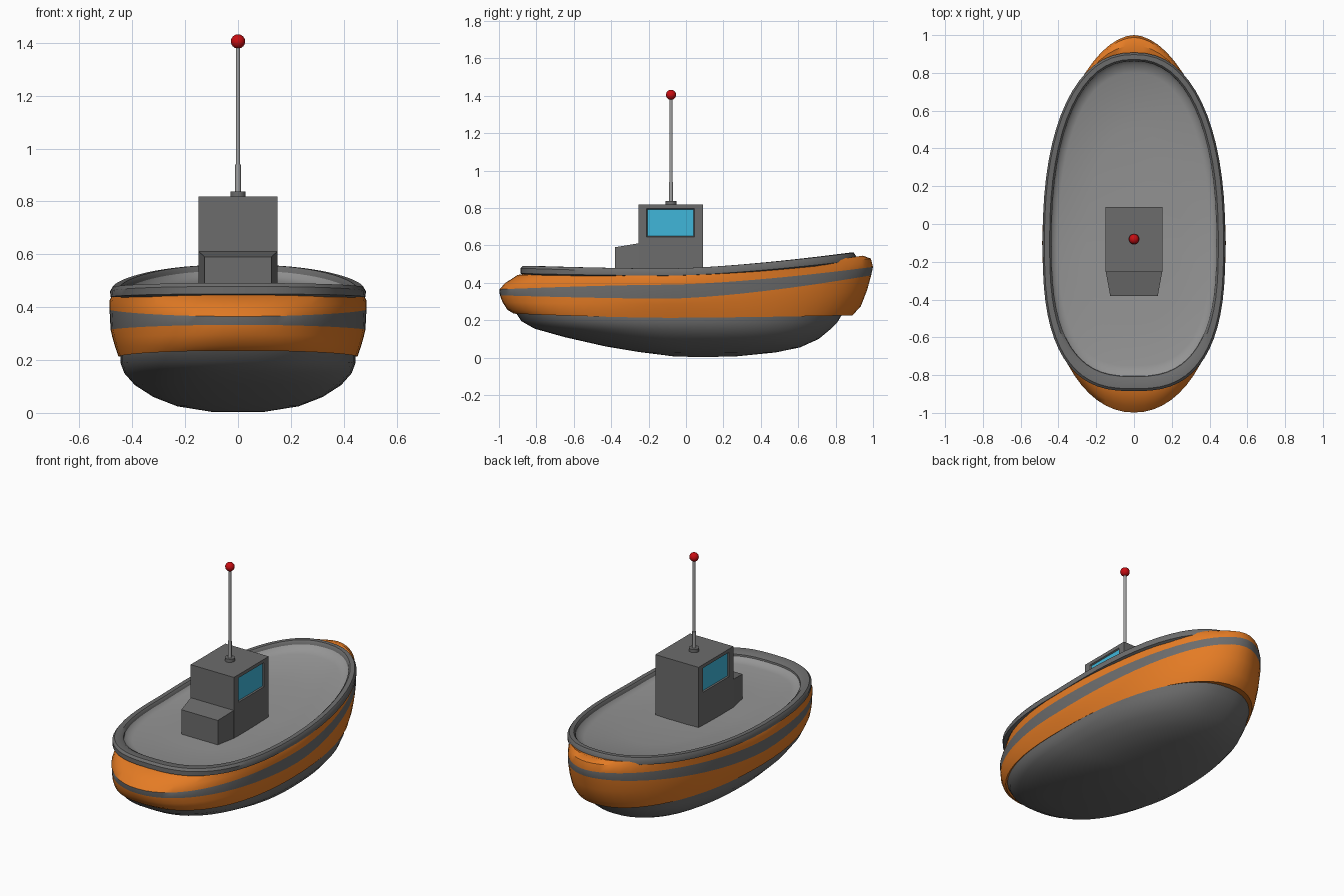
import bpy, bmesh, math
from mathutils import Vector


def mat(name, r, g, b):
    m = bpy.data.materials.new(name)
    m.diffuse_color = (r, g, b, 1)
    return m


ORANGE = mat("orange", 0.78, 0.2, 0.018)
GREY = mat("dark grey", 0.15, 0.15, 0.15)
DECK = mat("deck grey", 0.30, 0.30, 0.30)
METAL = mat("mast grey", 0.36, 0.36, 0.36)
GLASS = mat("window blue", 0.05, 0.47, 0.70)
RED = mat("red", 0.58, 0.004, 0.006)
N = 64


def finish(name, bm, mats, smooth=None):
    me = bpy.data.meshes.new(name)
    bm.to_mesh(me)
    bm.free()
    ob = bpy.data.objects.new(name, me)
    bpy.context.collection.objects.link(ob)
    for m in mats:
        me.materials.append(m)
    if smooth:
        bpy.ops.object.select_all(action='DESELECT')
        ob.select_set(True)
        bpy.context.view_layer.objects.active = ob
        bpy.ops.object.shade_smooth_by_angle(angle=math.radians(smooth))
    return ob


def ring(bm, w, y0, y1, ns, nb, zm, zs, zb, yc=-0.1):
    """Egg-shaped outline; height runs from zm amidships to zs astern and zb at the bow."""
    out = []
    for i in range(N):
        a = 2 * math.pi * i / N
        c, s = math.cos(a), math.sin(a)
        n = nb if s >= 0 else ns
        x = math.copysign(w * abs(c) ** (2 / n), c)
        t = abs(s) ** (2 / n)
        y = yc + t * ((y1 - yc) if s >= 0 else (y0 - yc))
        z = zm + ((zb if s >= 0 else zs) - zm) * t ** 1.5
        out.append(bm.verts.new((x, y, z)))
    return out


def loft(name, rings, mats, stripe=(), cap_first=False, cap_last=False, smooth=40):
    bm = bmesh.new()
    rs = [ring(bm, *r) for r in rings]
    for j in range(len(rs) - 1):
        a, b = rs[j], rs[j + 1]
        for i in range(N):
            k = (i + 1) % N
            f = bm.faces.new((a[i], a[k], b[k], b[i]))
            f.material_index = 1 if j in stripe else 0
    if cap_first:
        bm.faces.new(rs[0][::-1])
    if cap_last:
        bm.faces.new(rs[-1])
    return finish(name, bm, mats, smooth)


# lower hull
loft("lower_hull", [
    (0.10, -0.06, 0.26, 2, 2, 0.004, 0.006, 0.006, 0.08),
    (0.23, -0.25, 0.48, 2, 2.1, 0.025, 0.03, 0.028, 0.05),
    (0.32, -0.43, 0.61, 2.1, 2.2, 0.06, 0.06, 0.055, 0.0),
    (0.39, -0.65, 0.71, 2.2, 2.3, 0.105, 0.11, 0.10, -0.03),
    (0.43, -0.81, 0.77, 2.3, 2.3, 0.15, 0.155, 0.15, -0.06),
    (0.445, -0.88, 0.81, 2.4, 2.3, 0.19, 0.195, 0.19),
    (0.445, -0.91, 0.84, 2.4, 2.3, 0.225, 0.24, 0.24),
], [GREY], cap_first=True)

# orange hull band with the grey stripe
loft("hull_band", [
    (0.435, -0.89, 0.83, 2.4, 2.2, 0.225, 0.24, 0.24),
    (0.452, -0.92, 0.89, 2.4, 2.1, 0.213, 0.235, 0.226),
    (0.465, -0.955, 0.935, 2.3, 2.0, 0.25, 0.256, 0.275),
    (0.475, -0.98, 0.968, 2.2, 1.95, 0.285, 0.295, 0.36),
    (0.482, -0.995, 0.99, 2.1, 1.9, 0.315, 0.333, 0.44),
    (0.486, -0.998, 1.0, 2.1, 1.85, 0.39, 0.365, 0.485),
    (0.486, -0.965, 0.988, 2.1, 1.85, 0.425, 0.40, 0.53),
    (0.478, -0.90, 0.945, 2.3, 2.0, 0.442, 0.442, 0.545),
    (0.455, -0.85, 0.88, 2.6, 2.2, 0.44, 0.45, 0.525),
], [ORANGE, GREY], stripe=(4,))

# gunwale rim around the deck
loft("gunwale", [
    (0.465, -0.86, 0.89, 2.7, 2.3, 0.435, 0.44, 0.51),
    (0.482, -0.885, 0.908, 2.7, 2.3, 0.438, 0.45, 0.52),
    (0.484, -0.885, 0.908, 2.7, 2.3, 0.46, 0.478, 0.545),
    (0.474, -0.872, 0.897, 2.7, 2.3, 0.476, 0.491, 0.561),
    (0.447, -0.83, 0.872, 2.7, 2.3, 0.476, 0.491, 0.561),
    (0.437, -0.808, 0.862, 2.7, 2.3, 0.466, 0.478, 0.55),
    (0.434, -0.803, 0.858, 2.7, 2.3, 0.445, 0.455, 0.52),
], [GREY])

# dished deck
loft("deck", [
    (0.437, -0.808, 0.862, 2.7, 2.3, 0.458, 0.47, 0.54),
    (0.425, -0.79, 0.845, 2.7, 2.3, 0.445, 0.452, 0.52),
    (0.40, -0.75, 0.80, 2.7, 2.3, 0.438, 0.444, 0.502),
    (0.25, -0.50, 0.50, 2.5, 2.2, 0.436, 0.438, 0.465),
    (0.10, -0.25, 0.15, 2.2, 2.0, 0.436, 0.436, 0.44),
], [DECK], cap_last=True)


def box(bm, lo, hi):
    vs = bmesh.ops.create_cube(bm, size=1)["verts"]
    for v in vs:
        v.co = Vector([lo[i] if v.co[i] < 0 else hi[i] for i in range(3)])
    return vs


# wheelhouse with recessed side windows
bm = bmesh.new()
box(bm, (-0.15, -0.255, 0.43), (0.15, 0.09, 0.818))
for co, no in (((0, -0.21, 0), (0, 1, 0)), ((0, 0.045, 0), (0, 1, 0)),
               ((0, 0, 0.645), (0, 0, 1)), ((0, 0, 0.797), (0, 0, 1))):
    bmesh.ops.bisect_plane(bm, geom=bm.verts[:] + bm.edges[:] + bm.faces[:],
                           plane_co=co, plane_no=no)
bm.normal_update()
panes = []
for f in bm.faces:
    c = f.calc_center_median()
    if abs(f.normal.x) > 0.9 and -0.21 < c.y < 0.045 and 0.645 < c.z < 0.797:
        panes.append(f)
bmesh.ops.inset_individual(bm, faces=panes, thickness=0.006, depth=-0.008)
for f in panes:
    f.material_index = 1
finish("wheelhouse", bm, [GREY, GLASS])

# low tapered casing behind the wheelhouse
bm = bmesh.new()
for v in box(bm, (-0.15, -0.38, 0.43), (0.15, -0.25, 0.612)):
    if v.co.y < -0.3:
        v.co.x *= 0.84
        if v.co.z > 0.5:
            v.co.z = 0.59
finish("engine_casing", bm, [GREY])


# mast, its foot and the lamp
def cylinder(name, r, z0, z1, m, sides=20):
    bm = bmesh.new()
    bmesh.ops.create_cone(bm, cap_ends=True, segments=sides, radius1=r, radius2=r, depth=z1 - z0)
    bmesh.ops.translate(bm, verts=bm.verts, vec=(0, -0.08, (z0 + z1) / 2))
    finish(name, bm, [m], 40)


cylinder("mast_foot", 0.029, 0.815, 0.838, GREY)
cylinder("mast_sleeve", 0.0105, 0.83, 0.94, METAL)
cylinder("mast", 0.0085, 0.93, 1.39, METAL)
bm = bmesh.new()
bmesh.ops.create_uvsphere(bm, u_segments=24, v_segments=16, radius=0.027)
bmesh.ops.translate(bm, verts=bm.verts, vec=(0, -0.08, 1.405))
finish("mast_lamp", bm, [RED], 60)
